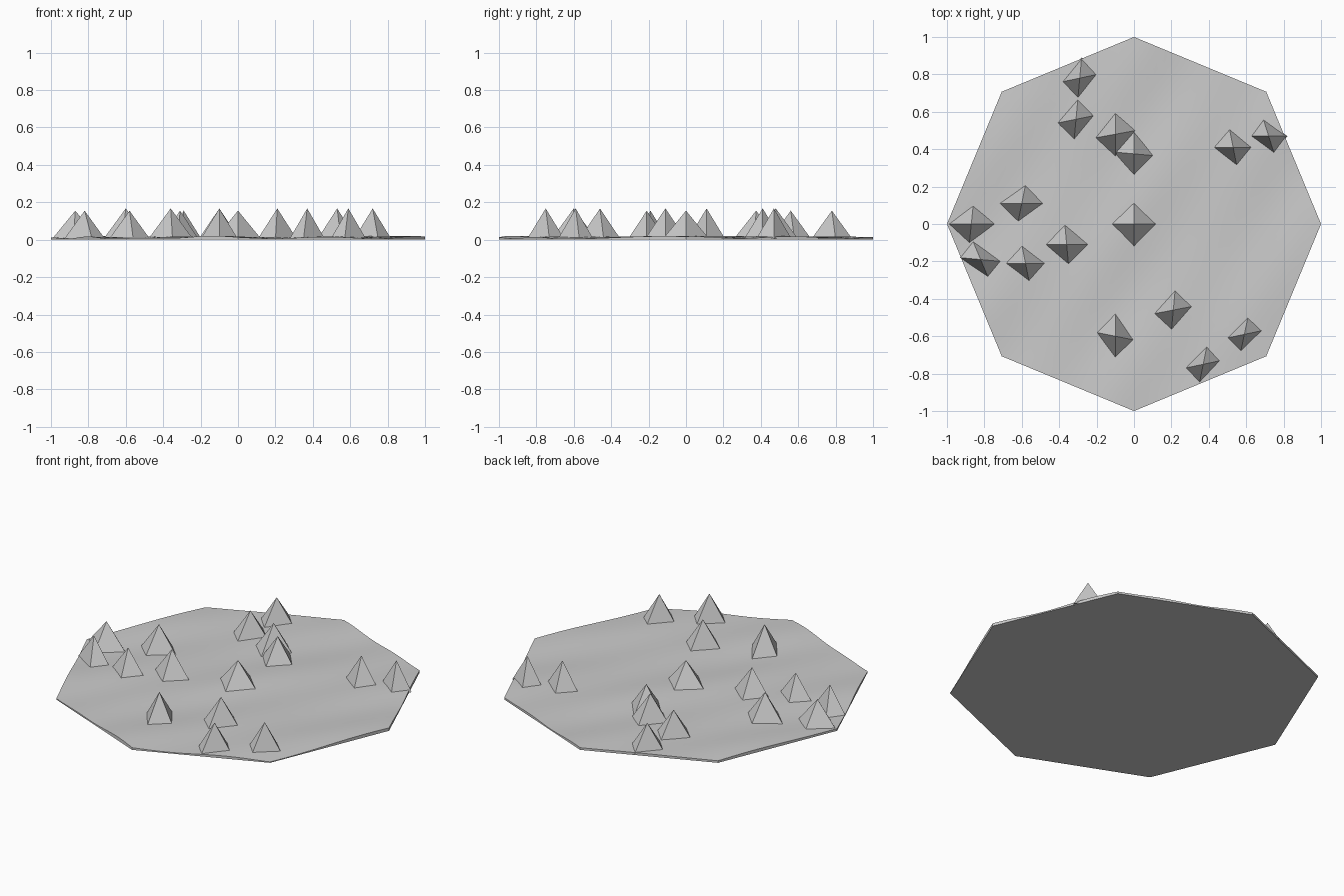
import bpy, bmesh
from math import sin, cos, pi
from mathutils import Vector

if "Cube" in bpy.data.objects:
    bpy.data.objects.remove(bpy.data.objects["Cube"], do_unlink=True)

# one stone grey for everything
stone = bpy.data.materials.new("stone_grey")
stone.use_nodes = True
grey = (0.6, 0.6, 0.6, 1)
stone.diffuse_color = grey
stone.node_tree.nodes["Principled BSDF"].inputs["Base Color"].default_value = grey


def finish(bm, name):
    bmesh.ops.recalc_face_normals(bm, faces=bm.faces)
    mesh = bpy.data.meshes.new(name)
    bm.to_mesh(mesh)
    bm.free()
    mesh.materials.append(stone)
    obj = bpy.data.objects.new(name, mesh)
    bpy.context.collection.objects.link(obj)
    return obj


def ground_height(x, y):
    wave = sin(9 * x + 4 * y) + sin(7 * y - 5 * x + 1) + sin(13 * x - 8 * y + 2)
    return 0.012 + 0.003 * wave


def build_ground(sides=8, steps=16):
    """Octagonal slab: flat underside, gently rolling top, thin rim."""
    bm = bmesh.new()
    corners = [Vector((cos(i * pi * 2 / sides), sin(i * pi * 2 / sides), 0))
               for i in range(sides)]
    rings = []
    for k in range(1, steps + 1):
        ring = []
        for i, corner in enumerate(corners):
            following = corners[(i + 1) % sides]
            for j in range(steps):
                p = corner.lerp(following, j / steps) * (k / steps)
                ring.append(bm.verts.new((p.x, p.y, ground_height(p.x, p.y))))
        rings.append(ring)
    count = sides * steps
    centre = bm.verts.new((0, 0, ground_height(0, 0)))
    floor = [bm.verts.new((v.co.x, v.co.y, 0)) for v in rings[-1]]
    for i in range(count):
        n = (i + 1) % count
        bm.faces.new((centre, rings[0][i], rings[0][n]))
        for inner, outer in zip(rings, rings[1:]):
            bm.faces.new((inner[i], outer[i], outer[n], inner[n]))
        bm.faces.new((rings[-1][i], floor[i], floor[n], rings[-1][n]))
    bm.faces.new(floor)
    ground = finish(bm, "ground_slab")
    bpy.context.view_layer.objects.active = ground
    ground.select_set(True)
    bpy.ops.object.shade_smooth_by_angle(angle=pi / 6)
    ground.select_set(False)


def build_spike(name, centre, half_a, half_b, height):
    """Four-sided pyramid whose base is set by its two half diagonals."""
    bm = bmesh.new()
    base = [bm.verts.new((*(centre + d), 0.003))
            for d in (half_a, half_b, -half_a, -half_b)]
    tip = bm.verts.new((*centre, height))
    bm.faces.new(base)
    for i in range(4):
        bm.faces.new((base[i], base[(i + 1) % 4], tip))
    finish(bm, name)


build_ground()

# spikes in hundredths: centre, half diagonal across, half diagonal along
LOW, TALL = 0.155, 0.167
spikes = [
    (0, 0, 12.5, 0, 0, 12.5, LOW),
    (0, 37.5, 11, -1, 0, 12, LOW),
    (-10, 48, 11, 2, 0, 12, TALL),
    (-31, 56, 10, 2, 1, 11, LOW),
    (-29, 78, 9.5, 2, 1, 11, LOW),
    (-60, 11, 12, 0, 2, 10, TALL),
    (-87, 0, 12.5, 0, 1, 10, LOW),
    (-82, -19, 11, -1, -4, 9.5, LOW),
    (-58, -21, 11, 0, -2, 10, LOW),
    (-36, -11, 12, 0, -1, 11, TALL),
    (21, -46, 10.5, 2, 1, 11, TALL),
    (-10, -60, 10, -2, 0, 12, TALL),
    (59, -59, 9.5, 2, 2, 9.5, TALL),
    (37, -75, 9.5, 2, 2, 10, TALL),
    (53, 41, 10.5, 0, -2, 10, TALL),
    (72, 47, 10, 0, -3, 9.5, TALL),
]
for n, (x, y, ax, ay, bx, by, height) in enumerate(spikes, 1):
    centre, a, b = (Vector(p) / 100 for p in ((x, y), (ax, ay), (bx, by)))
    build_spike(f"spike_{n}", centre, a, b, height)
